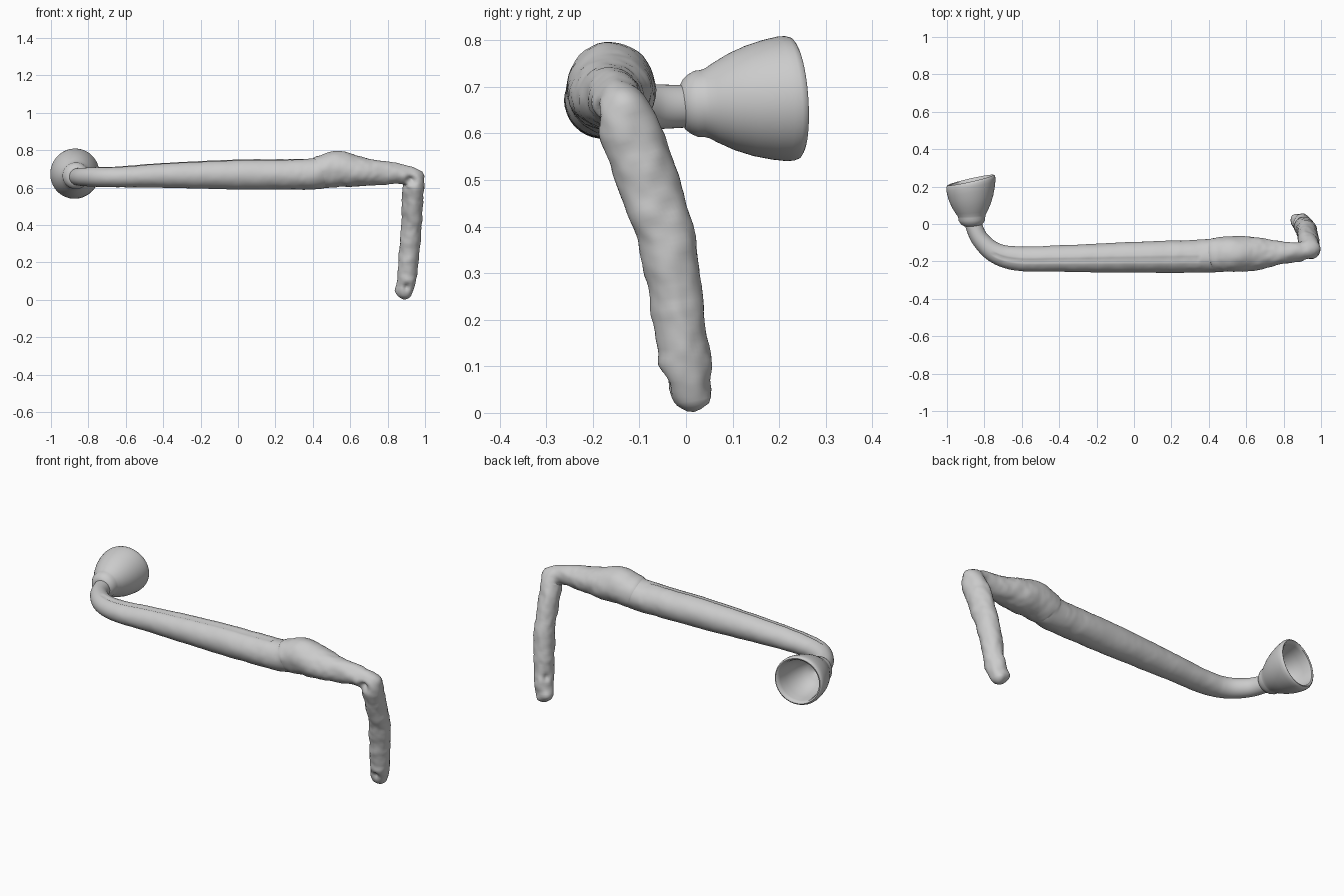
import bpy, bmesh, math
from mathutils import Vector, noise

if "Cube" in bpy.data.objects:
    bpy.data.objects.remove(bpy.data.objects["Cube"])

N = 40  # sides of the swept tube


def finish(name, bm, angle=50):
    bmesh.ops.recalc_face_normals(bm, faces=bm.faces)
    me = bpy.data.meshes.new(name)
    bm.to_mesh(me)
    bm.free()
    ob = bpy.data.objects.new(name, me)
    bpy.context.collection.objects.link(ob)
    bpy.context.view_layer.objects.active = ob
    ob.select_set(True)
    bpy.ops.object.shade_smooth_by_angle(angle=math.radians(angle))
    ob.select_set(False)
    return ob


def skin(bm, rings):
    for r0, r1 in zip(rings, rings[1:]):
        n = len(r0)
        for i in range(n):
            bm.faces.new((r0[i], r0[(i + 1) % n], r1[(i + 1) % n], r1[i]))


def smooth_path(rows, steps):
    """Catmull-Rom interpolation of (x, y, z, side radius, up radius)."""
    out = []
    for i in range(len(rows) - 1):
        p = [rows[max(0, min(len(rows) - 1, i + k))] for k in (-1, 0, 1, 2)]
        n = max(2, round((Vector(p[2][:3]) - Vector(p[1][:3])).length / steps))
        for s in range(n):
            t = s / n
            out.append([0.5 * (2 * b + (c - a) * t + (2 * a - 5 * b + 4 * c - d) * t * t
                        + (3 * b - a - 3 * c + d) * t ** 3) for a, b, c, d in zip(*p)])
    return out + [list(rows[-1])]


# Bent stem: neck, long shank with swelling, elbow, hanging leg
stem = [
    (-.862, .03, .660, .045, .045), (-.856, -.01, .658, .045, .046),
    (-.82, -.085, .657, .047, .049), (-.74, -.155, .657, .055, .053),
    (-.62, -.185, .658, .065, .056), (-.40, -.185, .665, .070, .066),
    (0, -.178, .670, .082, .080), (.37, -.172, .672, .088, .082),
    (.45, -.165, .685, .092, .088), (.53, -.160, .698, .095, .097),
    (.63, -.160, .687, .091, .083), (.72, -.156, .680, .076, .069),
    (.82, -.152, .677, .056, .057), (.895, -.145, .668, .050, .052),
    (.937, -.130, .636, .062, .056), (.935, -.105, .56, .068, .055),
    (.926, -.048, .40, .063, .053), (.912, -.015, .20, .055, .054),
    (.902, -.002, .11, .056, .050), (.893, .004, .055, .044, .045),
    (.889, .010, .018, .027, .030), (.888, .010, .003, .008, .010)]

# Gnarled spots: centre, radius, push along the surface normal
spots = [((.93, -.19, .64), .032, -.030), ((.90, -.055, .065), .028, -.024),
         ((.855, .035, .045), .042, .024), ((.87, .02, .15), .025, -.018),
         ((.885, -.18, .66), .030, .014), ((.985, -.13, .675), .040, .014),
         ((.90, -.19, .61), .025, .010), ((.90, .045, .02), .030, .012)]

rows = smooth_path(stem, .012)
pts = [Vector(r[:3]) for r in rows]
bm = bmesh.new()
rings, side = [], None
for i, (p, r) in enumerate(zip(pts, rows)):
    t = (pts[min(i + 1, len(pts) - 1)] - pts[max(i - 1, 0)]).normalized()
    if side is None:
        side = t.cross(Vector((0, 0, 1)))
    side = (side - t * side.dot(t)).normalized()
    up = side.cross(t)
    rough = .0015 + .0045 * min(1, max(0, (p.x - .1) / .6))
    rough *= 1 if p.x > -.7 else 0
    ring = []
    for k in range(N):
        a = 2 * math.pi * k / N
        d = side * math.cos(a) * r[3] + up * math.sin(a) * r[4]
        q = p + d
        n = d.normalized()
        push = rough * noise.noise(q * 14) + rough * .5 * noise.noise(q * 35)
        if k == round(N * .22) and -.75 < p.x < .35:  # seam along the top
            push -= .006
        for c, rad, amt in spots:
            push += amt * math.exp(-((q - Vector(c)).length / rad) ** 2 * 2)
        q = q + n * push
        q.z = max(q.z, 0)
        ring.append(bm.verts.new(q))
    rings.append(ring)
skin(bm, rings)
bm.faces.new(rings[0])
bm.faces.new(rings[-1])
finish("bent_stem", bm, 70)

# Hollow bowl: revolved profile (distance along axis, radius), collar to rim to inside
profile = [(-.012, .040), (-.004, .054), (.008, .064), (.022, .071), (.036, .072),
           (.046, .075), (.065, .086), (.10, .104), (.14, .119), (.18, .129),
           (.21, .134), (.226, .134), (.236, .131), (.240, .125), (.236, .117),
           (.22, .112), (.18, .108), (.13, .094), (.09, .074), (.065, .050),
           (.055, .025), (.045, .016), (.02, .014)]
bm = bmesh.new()
base, top = Vector((-.866, 0, .662)), Vector((-.873, .235, .676))
flat = (top - base).normalized()
rim = Vector((-.22, .97, .07)).normalized()
rings = []
for h, rad in profile:
    f = min(1, max(0, h / .24))
    axis = flat.lerp(rim, f).normalized()  # sections lean toward the rim
    u = axis.cross(Vector((0, 0, 1))).normalized()
    v = u.cross(axis)
    c = base + (top - base) * (h / .24)
    rings.append([bm.verts.new(c + (u * math.cos(a) + v * math.sin(a)) * rad)
                  for a in (2 * math.pi * k / 64 for k in range(64))])
skin(bm, rings)
bm.faces.new(rings[0])
bm.faces.new(rings[-1])
finish("bowl", bm, 50)
